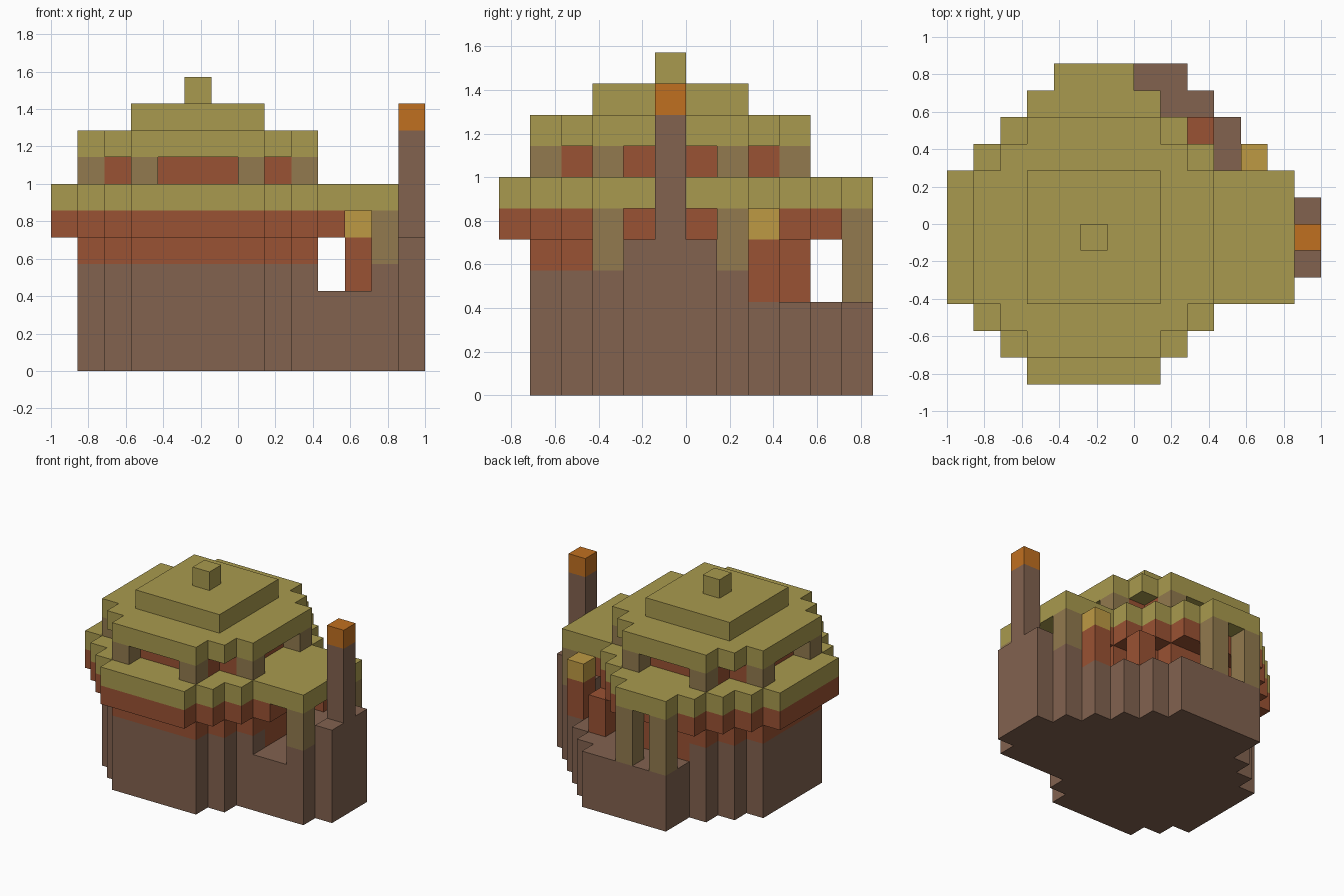
import bpy, bmesh
from mathutils import Vector

if "Cube" in bpy.data.objects:
    bpy.data.objects.remove(bpy.data.objects["Cube"])

U = 1 / 7                      # edge length of one building block


def material(name, rgb):
    def lin(c):
        c /= 255
        return c / 12.92 if c <= 0.04045 else ((c + 0.055) / 1.055) ** 2.4
    m = bpy.data.materials.new(name)
    m.diffuse_color = (*[lin(c) for c in rgb], 1)
    m.use_nodes = True
    m.node_tree.nodes["Principled BSDF"].inputs["Base Color"].default_value = m.diffuse_color
    return m


OLIVE = material("olive_thatch", (169, 154, 78))
BROWN = material("brown_stone", (130, 98, 79))
RED = material("red_clay", (154, 82, 51))
TAN = material("tan_timber", (146, 122, 78))
YELLOW = material("yellow_lamp", (190, 154, 68))
ORANGE = material("orange_clay", (192, 112, 32))


def rect(x0, x1, y0, y1):
    """Grid cells of a rectangle."""
    return {(x, y) for x in range(x0, x1) for y in range(y0, y1)}


def octagon(r, cut):
    """Stepped octagon around the tower axis, r cells each way."""
    return {(x - 2, y - 1) for x in range(-r, r + 1) for y in range(-r, r + 1)
            if abs(x) + abs(y) <= 2 * r - cut}


def slab(name, cells, z0, z1, mat):
    """Closed solid: outline of the grid cells raised from z0 to z1."""
    bm = bmesh.new()
    verts = {}

    def v(x, y, z):
        if (x, y, z) not in verts:
            verts[x, y, z] = bm.verts.new(Vector((x, y, z)) * U)
        return verts[x, y, z]

    for x, y in cells:
        ring = [(x, y), (x + 1, y), (x + 1, y + 1), (x, y + 1)]
        bm.faces.new([v(*p, z1) for p in ring])
        bm.faces.new([v(*p, z0) for p in reversed(ring)])
        for i, (dx, dy) in enumerate([(0, -1), (1, 0), (0, 1), (-1, 0)]):
            if (x + dx, y + dy) not in cells:
                a, b = ring[i], ring[(i + 1) % 4]
                bm.faces.new([v(*a, z0), v(*b, z0), v(*b, z1), v(*a, z1)])
    bmesh.ops.dissolve_limit(bm, angle_limit=0.01, verts=bm.verts, edges=bm.edges)
    me = bpy.data.meshes.new(name)
    bm.to_mesh(me)
    bm.free()
    me.materials.append(mat)
    ob = bpy.data.objects.new(name, me)
    bpy.context.collection.objects.link(ob)
    return ob


tower = octagon(4, 2)          # nine cells wide
eaves = octagon(5, 3)          # eleven cells wide
core = octagon(3, 1)           # seven cells wide
porch = rect(3, 6, -3, 2)
back_step = rect(-3, 2, 5, 6) | rect(-3, 3, 4, 5) | rect(1, 4, 3, 4) | rect(2, 5, 2, 3)

# stone base with side porch and stepped back terrace
slab("stone_base", tower | porch | back_step, 0, 3, BROWN)
inner_wall = {(x, y) for x, y in tower
              if (x == 2 and y > -3) or (y == 3 and x > -4) or (y == 2 and x > 0)}
slab("stone_course", tower - inner_wall, 3, 4, BROWN)
slab("terrace_wall", inner_wall, 3, 4, RED)
slab("porch_parapet", rect(5, 6, -3, 2), 3, 4, BROWN)

# clay walls and lower roof
slab("clay_wall", tower, 4, 5, RED)
slab("clay_eaves", eaves, 5, 6, RED)
slab("lower_roof", eaves | porch | rect(-3, 0, 5, 6), 6, 7, OLIVE)

# posts under the roof extensions
for i, y in enumerate((-3, 1)):
    slab(f"porch_post_{i + 1}", {(5, y)}, 4, 6, TAN)
for i, x in enumerate((-3, -1)):
    slab(f"back_post_{i + 1}", {(x, 5)}, 3, 6, TAN)

# clay buttress and lamp post on the terrace
slab("clay_buttress", {(2, 3)}, 3, 5, RED)
slab("lamp_post", {(4, 2)}, 3, 5, RED)
slab("lamp", {(4, 2)}, 5, 6, YELLOW)

# gallery storey
slab("gallery_core", core, 7, 8, RED)
gallery = [(x, y) for x in (-4, 0) for y in (-5, 3)]
gallery += [(x, y) for x in (-6, 2) for y in (-3, 1)]
for i, cell in enumerate(gallery):
    slab(f"gallery_post_{i + 1}", {cell}, 7, 8, TAN)

# upper roof tiers and finial
slab("upper_roof", tower, 8, 9, OLIVE)
slab("roof_cap", rect(-4, 1, -3, 2), 9, 10, OLIVE)
slab("finial", {(-2, -1)}, 10, 11, OLIVE)

# chimney
slab("chimney_base", rect(6, 7, -2, 1), 0, 5, BROWN)
slab("chimney_stack", {(6, -1)}, 5, 9, BROWN)
slab("chimney_top", {(6, -1)}, 9, 10, ORANGE)
